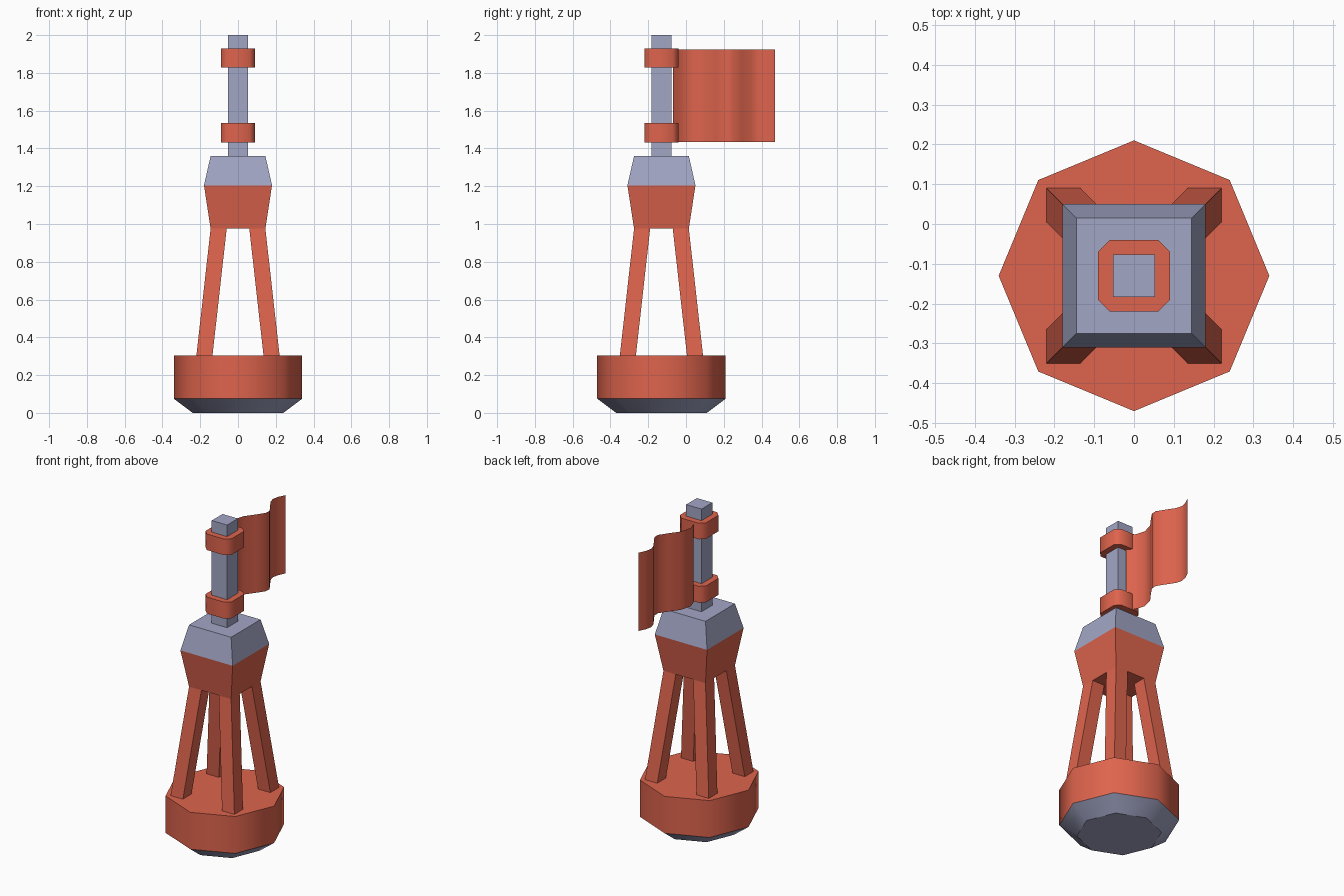
import bpy, math

if "Cube" in bpy.data.objects:
    bpy.data.objects.remove(bpy.data.objects["Cube"])

CY = -0.13  # y of the buoy axis


def material(name, rgb):
    m = bpy.data.materials.new(name)
    m.diffuse_color = (*rgb, 1.0)
    m.use_nodes = True
    m.node_tree.nodes["Principled BSDF"].inputs["Base Color"].default_value = m.diffuse_color
    return m


RED = material("coral red", (0.73, 0.127, 0.074))
GREY = material("blue grey", (0.361, 0.381, 0.558))


def make(name, verts, faces, mat, smooth=None):
    me = bpy.data.meshes.new(name)
    me.from_pydata(verts, [], faces)
    me.materials.append(mat)
    ob = bpy.data.objects.new(name, me)
    bpy.context.collection.objects.link(ob)
    if smooth is not None:
        bpy.ops.object.select_all(action='DESELECT')
        bpy.context.view_layer.objects.active = ob
        ob.select_set(True)
        bpy.ops.object.shade_smooth_by_angle(angle=math.radians(smooth))
    return ob


def loft(name, rings, mat, smooth=None, bottom=True, top=True):
    """Bridge (outline, z) rings, listed from the bottom up; outlines run anticlockwise."""
    n = len(rings[0][0])
    verts = [(x, y + CY, z) for outline, z in rings for x, y in outline]
    faces = [(k * n + i, k * n + (i + 1) % n, (k + 1) * n + (i + 1) % n, (k + 1) * n + i)
             for k in range(len(rings) - 1) for i in range(n)]
    if bottom:
        faces.append(tuple(reversed(range(n))))
    if top:
        faces.append(tuple(range(len(verts) - n, len(verts))))
    return make(name, verts, faces, mat, smooth)


def octagon(r):
    return [(r * math.cos(i * math.pi / 4), r * math.sin(i * math.pi / 4)) for i in range(8)]


def square(h, cx=0.0, cy=0.0):
    return [(cx - h, cy - h), (cx + h, cy - h), (cx + h, cy + h), (cx - h, cy + h)]


def chamfered(h, c):
    k = h - c
    return [(-k, -h), (k, -h), (h, -k), (h, k), (k, h), (-k, h), (-h, k), (-h, -k)]


# Float: grey tapered keel and red drum
loft("keel", [(octagon(0.24), 0.0), (octagon(0.34), 0.075)], GREY, 32, top=False)
loft("float_drum", [(octagon(0.34), 0.075), (octagon(0.34), 0.305)], RED, 50, bottom=False)

# Four leaning legs
for sx, sname in ((-1, "left"), (1, "right")):
    for sy, yname in ((-1, "front"), (1, "back")):
        loft(f"{yname}_{sname}_leg",
             [(square(0.0425, sx * 0.1775, sy * 0.1775), 0.305),
              (square(0.0425, sx * 0.1025, sy * 0.1025), 0.975)], RED, bottom=False, top=False)

# Head: red lower half, grey upper half
loft("head_lower", [(square(0.145), 0.975), (square(0.18), 1.205)], RED, top=False)
loft("head_upper", [(square(0.18), 1.205), (square(0.145), 1.36)], GREY, bottom=False)

# Mast and its two collars
loft("mast", [(square(0.053), 1.36), (square(0.053), 2.0)], GREY, bottom=False)
for name, z0, z1 in (("lower_collar", 1.432, 1.535), ("upper_collar", 1.828, 1.928)):
    loft(name, [(chamfered(0.09, 0.029), z0), (chamfered(0.09, 0.029), z1)], RED, 50)

# Waving flag, a thin sheet
wave = [(0.0, -0.07), (-0.035, -0.025), (-0.053, 0.03), (-0.035, 0.10), (0.01, 0.16),
        (0.044, 0.21), (0.046, 0.245), (0.015, 0.295), (-0.018, 0.345), (-0.03, 0.385),
        (-0.022, 0.425), (0.0, 0.47)]
n = len(wave)
make("flag", [(x, y, z) for z in (1.435, 1.923) for x, y in wave],
     [(i, i + 1, n + i + 1, n + i) for i in range(n - 1)], RED, 60)
